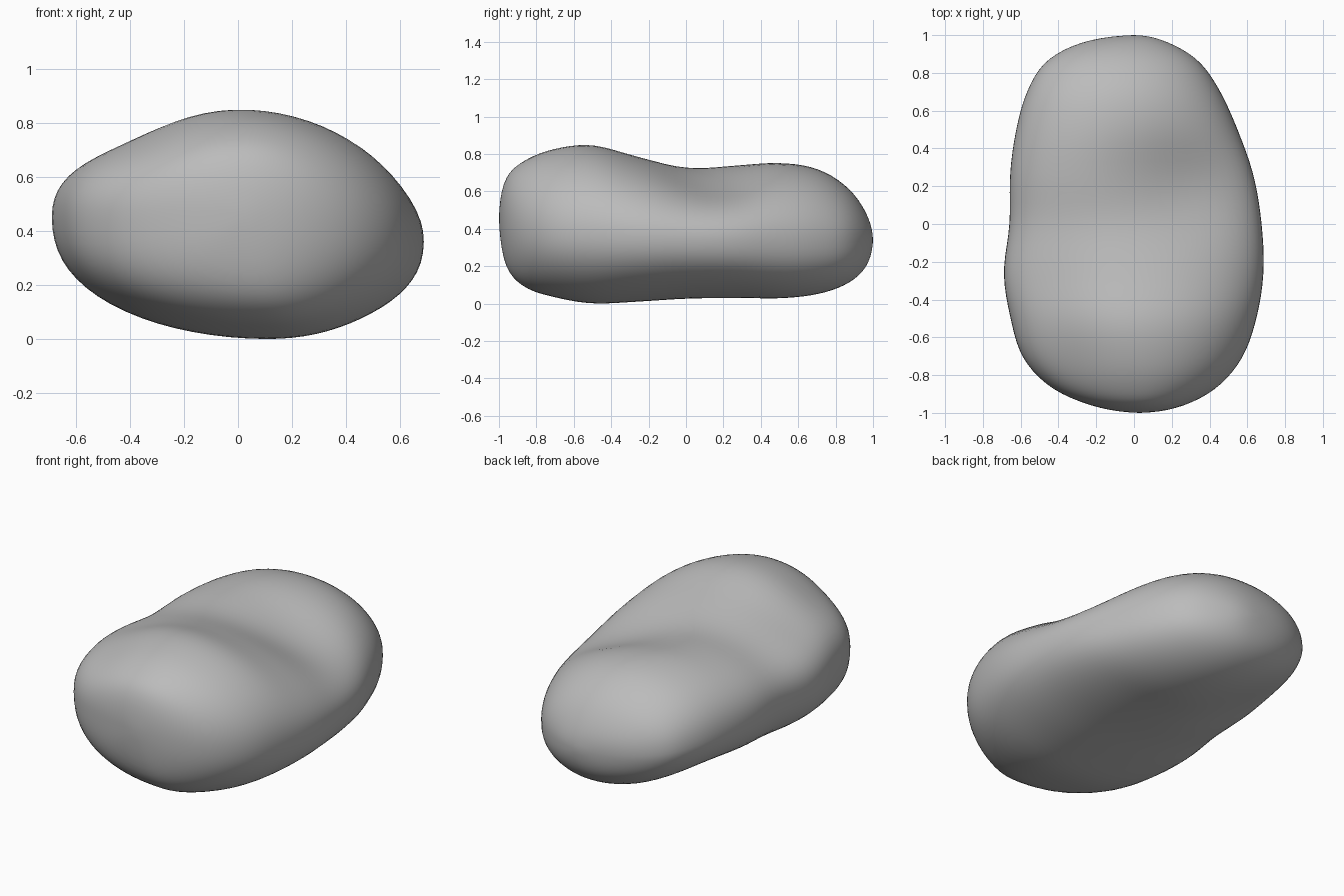
import bpy, bmesh, math

cube = bpy.data.objects.get("Cube")
if cube:
    bpy.data.objects.remove(cube, do_unlink=True)

# Cross-sections from front to back, evenly spaced in angle:
# x min, x max, z min, z max, x of the crest, z of the widest line
SECTIONS = [
    (.03, .03, .46, .46, .03, .46),
    (-.21, .25, .21, .665, .03, .45),
    (-.44, .44, .09, .765, .03, .43),
    (-.59, .575, .035, .83, .01, .42),
    (-.655, .65, 0, .853, -.02, .42),
    (-.692, .688, .01, .79, -.05, .41),
    (-.66, .678, .025, .735, -.1, .40),
    (-.658, .635, .025, .747, -.15, .39),
    (-.625, .55, .02, .757, -.12, .38),
    (-.565, .455, .045, .72, -.1, .37),
    (-.46, .34, .105, .62, -.08, .36),
    (-.26, .17, .20, .48, -.05, .35),
    (0, 0, .34, .34, 0, .34),
]
RINGS, SIDES = 56, 72


def across_pole(s):
    """The same section seen from the far side of an end point."""
    return (s[1], s[0], s[3], s[2], s[4], s[5])


PATH = [across_pole(SECTIONS[1])] + SECTIONS + [across_pole(SECTIONS[-2])]


def section_at(u):
    """Smoothly interpolated section, u from 0 (front) to 1 (back)."""
    f = u * (len(SECTIONS) - 1)
    i = min(int(f), len(SECTIONS) - 2)
    t = f - i
    return [b + .5 * t * (c - a + t * (2*a - 5*b + 4*c - d + t * (3*(b - c) + d - a)))
            for a, b, c, d in zip(*PATH[i:i + 4])]


def bump(x, y, cx, cy, rx, ry):
    return math.exp(-((x - cx) / rx) ** 2 - ((y - cy) / ry) ** 2)


def surface_point(u, angle):
    x0, x1, z0, z1, cx, cz = section_at(u)
    y = -math.cos(math.pi * u)
    girth = math.sin(math.pi * u)
    c, s = math.cos(angle), math.sin(angle)
    # the keel lies further to the left than the crest
    if s < 0:
        cx += .15 * girth * s * s
    x = cx + c * (x1 - cx if c > 0 else cx - x0)
    # underside fullest at the right front and the left back, tilted waist
    power = .95
    if s < 0:
        power = .875 + .075 * -y if c > 0 else .93 + .23 * y
    rise = math.copysign(abs(s) ** power, s)
    z = cz + rise * (z1 - cz if s > 0 else cz - z0)
    z -= .045 * c * abs(c) * girth
    # shallow saddle on the upper left flank, flattened right shoulder and corner
    if s > 0:
        z -= .08 * s * bump(x, y, .36, .2, .36, .26)
        z -= .07 * s * bump(x, y, -.5, -.52, .27, .36)
        z -= .03 * s * bump(x, y, -.38, -.8, .2, .2)
    else:
        # underside lifted at the right back
        z -= .07 * s * bump(x, y, -.48, .5, .35, .35)
    return x, y, z


# Stone body
bm = bmesh.new()
front = bm.verts.new(surface_point(0, math.pi / 2))
back = bm.verts.new(surface_point(1, math.pi / 2))
rings = [[bm.verts.new(surface_point(r / RINGS, math.tau * k / SIDES))
          for k in range(SIDES)] for r in range(1, RINGS)]
for k in range(SIDES):
    n = (k + 1) % SIDES
    bm.faces.new((front, rings[0][k], rings[0][n]))
    bm.faces.new((back, rings[-1][n], rings[-1][k]))
    for a, b in zip(rings, rings[1:]):
        bm.faces.new((a[k], b[k], b[n], a[n]))
# Soften the creases where the quarter sections meet
for _ in range(3):
    bmesh.ops.smooth_vert(bm, verts=[v for ring in rings for v in ring], factor=.5,
                          use_axis_x=True, use_axis_y=True, use_axis_z=True)
bmesh.ops.recalc_face_normals(bm, faces=bm.faces)
mesh = bpy.data.meshes.new("stone")
bm.to_mesh(mesh)
bm.free()
mesh.shade_smooth()

stone = bpy.data.objects.new("stone", mesh)
bpy.context.collection.objects.link(stone)

# Grey stone colour
grey = bpy.data.materials.new("stone grey")
grey.use_nodes = True
colour = (.5, .5, .5, 1)
grey.diffuse_color = colour
grey.node_tree.nodes["Principled BSDF"].inputs["Base Color"].default_value = colour
mesh.materials.append(grey)
